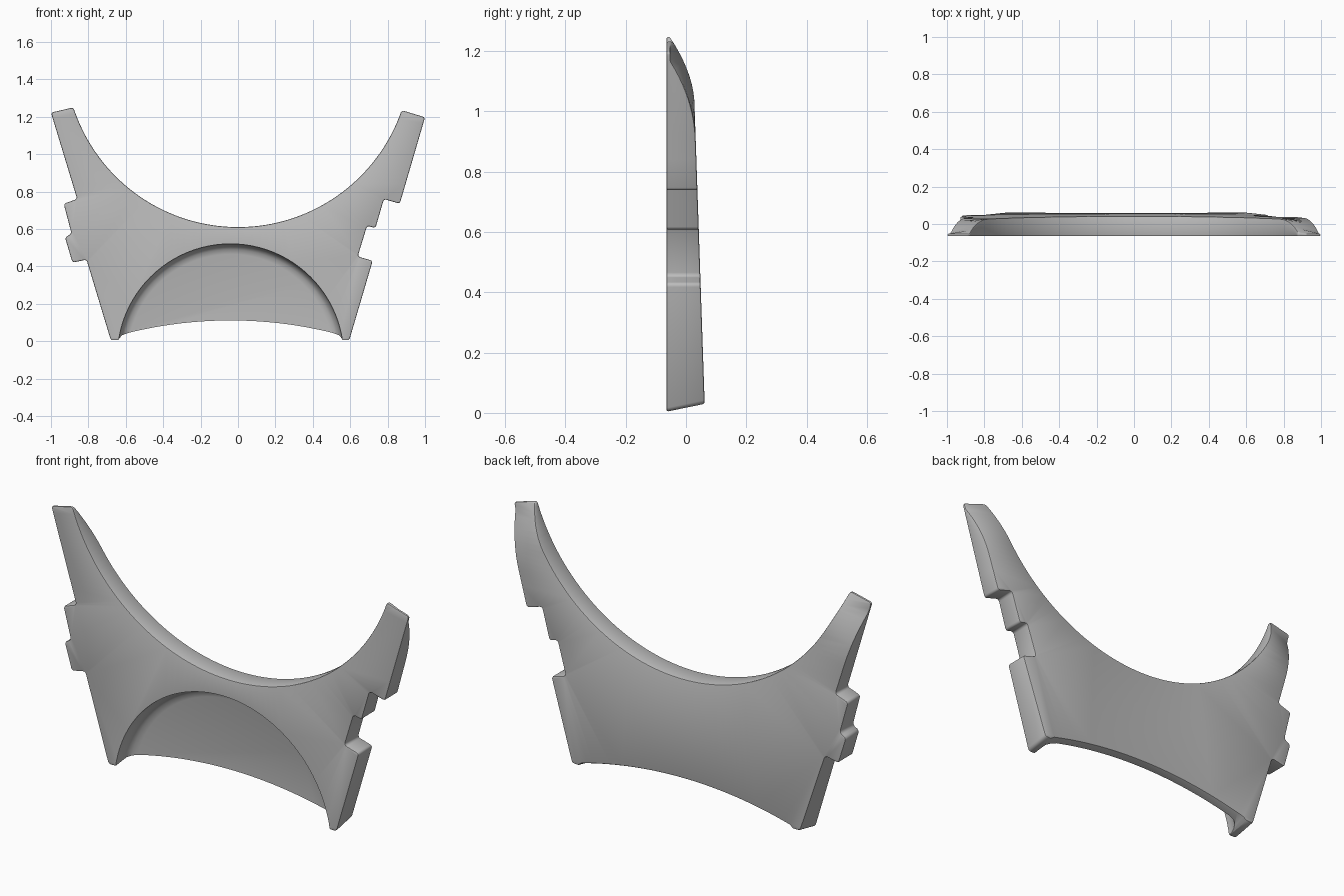
import bpy, bmesh, math
from mathutils import Vector

cube = bpy.data.objects.get("Cube")
if cube:
    bpy.data.objects.remove(cube)

HALF = 0.065   # half thickness of the plate

grey = bpy.data.materials.new("plain grey")
grey.use_nodes = True
grey.diffuse_color = (0.5, 0.5, 0.5, 1)
grey.node_tree.nodes["Principled BSDF"].inputs["Base Color"].default_value = (0.5, 0.5, 0.5, 1)


def arc(cx, cz, radius, x0, x1, sign, steps):
    """Points of a circle between two x positions, upper (+1) or lower (-1) half."""
    a0, a1 = (math.asin((x - cx) / radius) for x in (x0, x1))
    angles = [a0 + (a1 - a0) * i / steps for i in range(steps + 1)]
    return [(cx + radius * math.sin(a), cz + sign * radius * math.cos(a)) for a in angles]


def add_object(name, bm):
    bmesh.ops.recalc_face_normals(bm, faces=bm.faces[:])
    mesh = bpy.data.meshes.new(name)
    bm.to_mesh(mesh)
    bm.free()
    mesh.materials.append(grey)
    obj = bpy.data.objects.new(name, mesh)
    bpy.context.collection.objects.link(obj)
    return obj


def back_depth(x, z):
    """Back face: gently tapering upward, rolling forward at the horn tips."""
    roll = max(0, math.hypot(x, z) - 1.29)
    return max(-0.052, 0.063 - 0.034 * z - 1.3 * roll ** 2)


# Outline: horns, notched sides, feet and the two long arcs
left_side = [(-0.64, 0.004), (-0.68, 0.004), (-0.81, 0.436), (-0.885, 0.42),
             (-0.925, 0.555), (-0.89, 0.575), (-0.932, 0.735), (-0.86, 0.76),
             (-1.0, 1.222)]
right_side = [(1.0, 1.197), (0.865, 0.735), (0.78, 0.76), (0.735, 0.605),
              (0.69, 0.617), (0.64, 0.453), (0.72, 0.43), (0.595, 0.004),
              (0.56, 0.004)]
top_arc = arc(0, 1.535, 0.925, -0.88, 0.875, -1, 72)
bottom_arc = arc(-0.04, -2.197, 2.29, 0.54, -0.62, 1, 36)
outline = left_side + top_arc + right_side + bottom_arc

# Plate: extruded outline with softened corners and rims
bm = bmesh.new()
front = bm.faces.new([bm.verts.new((x, -HALF, z)) for x, z in outline])
extruded = bmesh.ops.extrude_face_region(bm, geom=[front])["geom"]
bmesh.ops.translate(bm, vec=(0, 2 * HALF, 0),
                    verts=[v for v in extruded if isinstance(v, bmesh.types.BMVert)])
if not front.is_valid or len([f for f in bm.faces if len(f.verts) > 4]) < 2:
    bm.faces.new([v for v in bm.verts if v.co.y < 0][:len(outline)])
bmesh.ops.recalc_face_normals(bm, faces=bm.faces[:])
corners = [e for e in bm.edges
           if abs(e.verts[0].co.y - e.verts[1].co.y) > HALF and e.calc_face_angle(0) > 0.7]
bmesh.ops.bevel(bm, geom=corners, offset=0.013, segments=3, profile=0.5,
                affect='EDGES', clamp_overlap=True)
rims = [e for e in bm.edges if abs(e.verts[0].co.y - e.verts[1].co.y) < 0.001]
bmesh.ops.bevel(bm, geom=rims, offset=0.006, segments=2, profile=0.5,
                affect='EDGES', clamp_overlap=True)

# Cross cuts so the horns can bend
for i in range(17):
    bmesh.ops.bisect_plane(bm, geom=bm.verts[:] + bm.edges[:] + bm.faces[:],
                           plane_co=(0, 0, 0.84 + 0.025 * i), plane_no=(0, 0, 1))
for v in bm.verts:
    if v.co.z < 0.2:
        v.co.z += 0.2 * (v.co.y + HALF)
    if v.co.y > 0:
        v.co.y = max(-HALF + 0.004, v.co.y - HALF + back_depth(v.co.x, v.co.z))
bmesh.ops.triangulate(bm, faces=[f for f in bm.faces if len(f.verts) > 4])
plate = add_object("arched_plate", bm)

# Cutter: round recess with a coved wall
bm = bmesh.new()
rings = []
for y, radius in [(-0.1, 0.606), (-0.045, 0.605), (-0.02, 0.6), (0.0, 0.59),
                  (0.013, 0.575), (0.02, 0.55)]:
    ring = []
    for i in range(96):
        a = math.tau * i / 96
        ring.append(bm.verts.new((-0.04 + radius * math.cos(a), y,
                                  -0.085 + radius * math.sin(a))))
    rings.append(ring)
for lower, upper in zip(rings, rings[1:]):
    for i in range(96):
        j = (i + 1) % 96
        bm.faces.new((lower[i], lower[j], upper[j], upper[i]))
bm.faces.new(rings[0])
bm.faces.new(rings[-1])
cutter = add_object("recess_cutter", bm)
cutter.hide_render = True
cutter.hide_set(True)

recess = plate.modifiers.new("Recess", 'BOOLEAN')
recess.operation = 'DIFFERENCE'
recess.solver = 'EXACT'
recess.object = cutter

# Apply the cut, then smooth the curved surfaces
bpy.context.view_layer.objects.active = plate
plate.select_set(True)
bpy.ops.object.modifier_apply(modifier=recess.name)
bpy.data.objects.remove(cutter)
bpy.ops.object.shade_smooth_by_angle(angle=math.radians(32))
